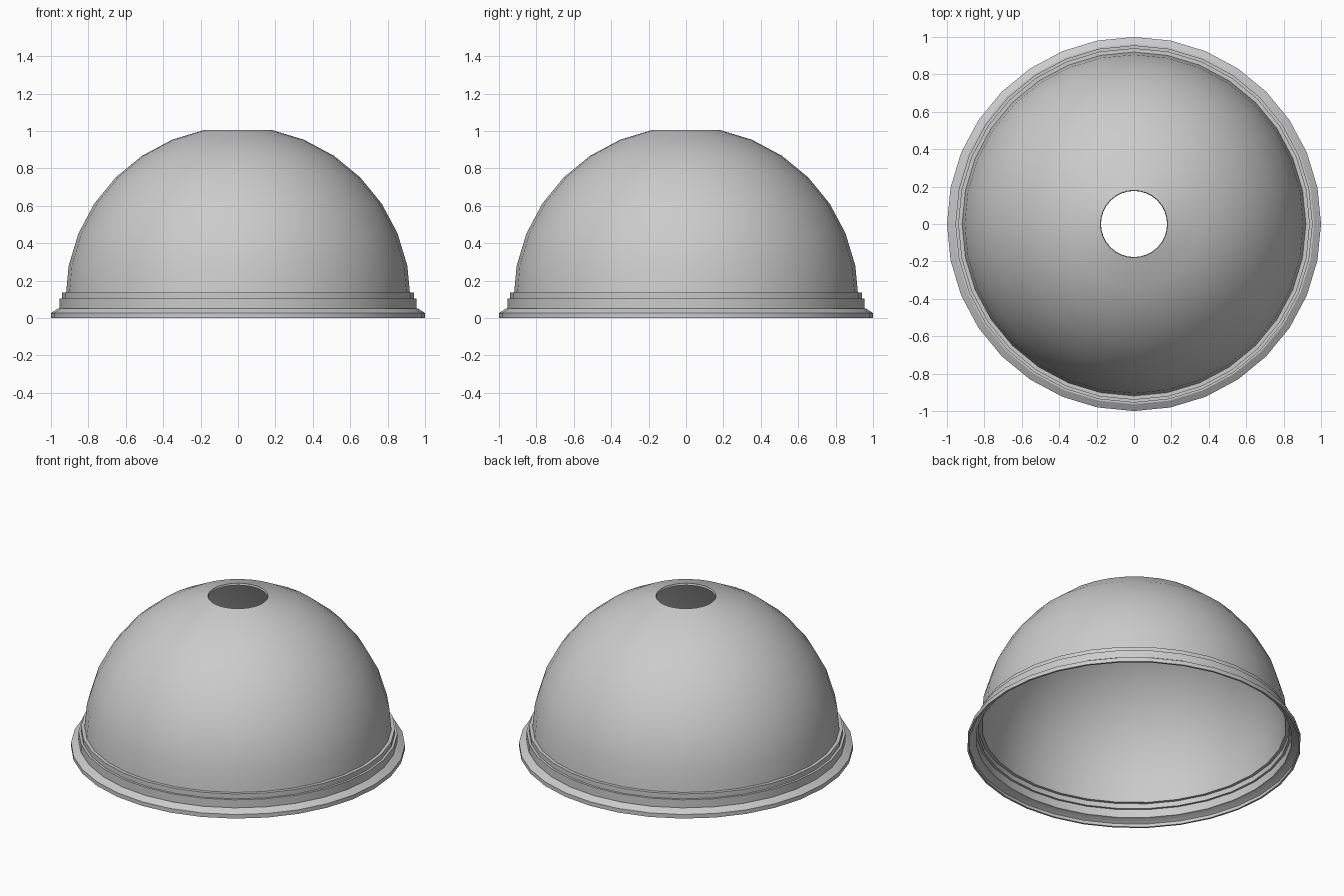
import bpy, bmesh
from math import sin, cos, pi, radians

if "Cube" in bpy.data.objects:
    bpy.data.objects.remove(bpy.data.objects["Cube"])

SIDES = 32
R, CZ = 0.923, 0.10   # dome sphere radius and centre height

# Profile (radius, height): hole edge down the dome, then the stepped rim
profile = [(R * sin(pi * i / 16), CZ + R * cos(pi * i / 16)) for i in range(1, 8)]
profile += [(0.919, 0.135), (0.940, 0.135), (0.940, 0.103), (0.955, 0.103),
            (0.955, 0.05), (0.963, 0.05), (1.0, 0.027), (1.0, 0.0)]

# Lathe the profile
bm = bmesh.new()
rings = [[bm.verts.new((r * cos(2 * pi * k / SIDES), r * sin(2 * pi * k / SIDES), z))
          for k in range(SIDES)] for r, z in profile]
for a, b in zip(rings, rings[1:]):
    for k in range(SIDES):
        n = (k + 1) % SIDES
        bm.faces.new((a[k], b[k], b[n], a[n]))
mesh = bpy.data.meshes.new("dome_lid")
bm.to_mesh(mesh)
bm.free()
lid = bpy.data.objects.new("dome_lid", mesh)
bpy.context.collection.objects.link(lid)
bpy.context.view_layer.objects.active = lid
lid.select_set(True)

# Thin wall, grown inward
wall = lid.modifiers.new("wall", 'SOLIDIFY')
wall.thickness = 0.012
wall.offset = -1
bpy.ops.object.modifier_apply(modifier=wall.name)
bpy.ops.object.shade_smooth_by_angle(angle=radians(25))
